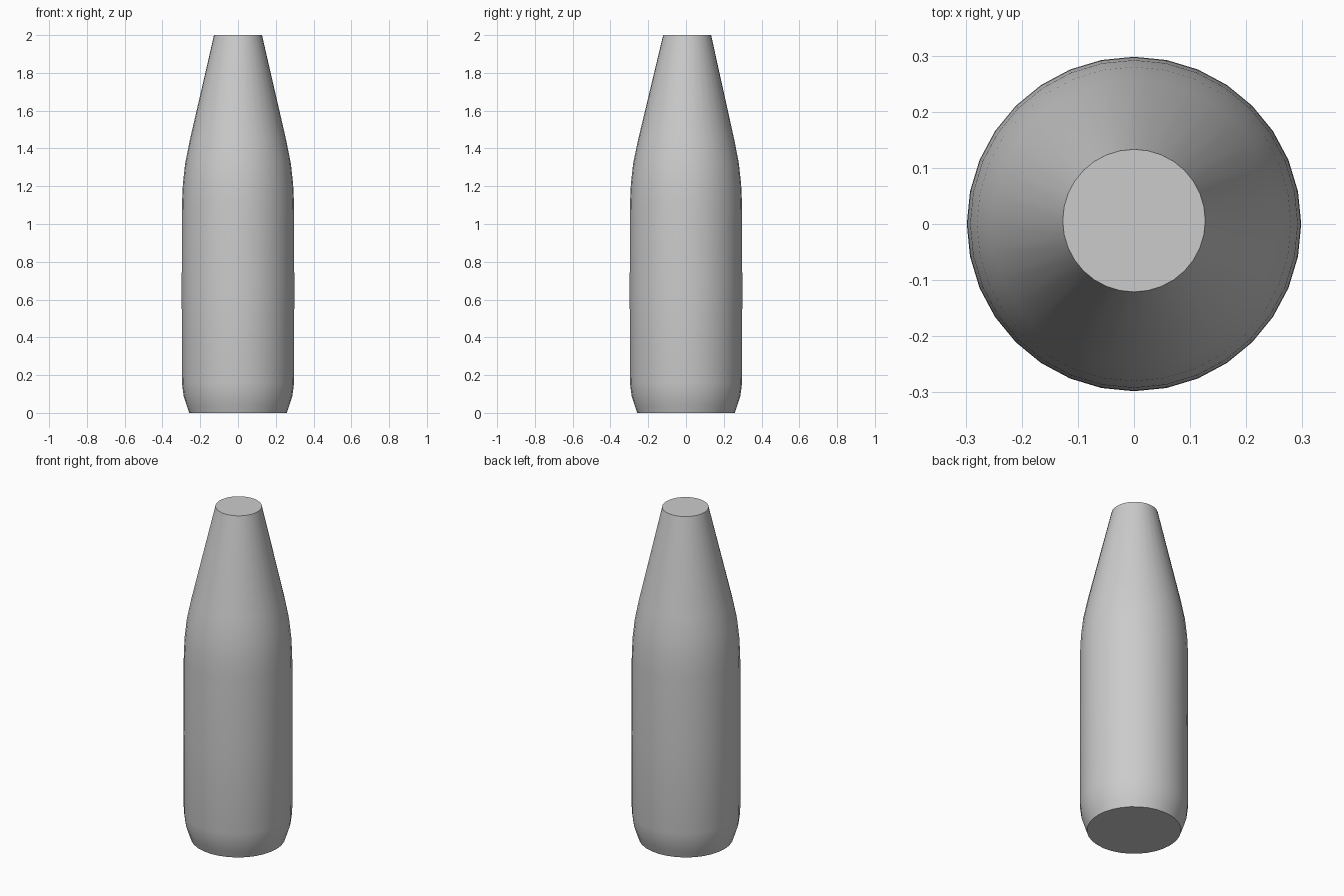
import bpy, bmesh
from math import cos, sin, tau, radians

cube = bpy.data.objects.get("Cube")
if cube:
    bpy.data.objects.remove(cube, do_unlink=True)

# Single plain grey finish
grey = bpy.data.materials.new("plain grey")
grey.use_nodes = True
colour = (0.6, 0.6, 0.6, 1)
grey.diffuse_color = colour
grey.node_tree.nodes["Principled BSDF"].inputs["Base Color"].default_value = colour

SIDES = 32
# Radius, height and depth offset of each ring, from the base to the neck
PROFILE = [(0.258, 0, 0), (0.272, 0.04, 0), (0.288, 0.09, 0), (0.297, 0.16, 0),
           (0.298, 0.65, 0), (0.297, 1.1, 0), (0.292, 1.21, 0), (0.28, 1.32, 0),
           (0.256, 1.44, 0.001), (0.127, 2, 0.006)]

# Bottle body: turned rings joined by quads, with flat caps
bm = bmesh.new()
rings = [[bm.verts.new((r * cos(tau * i / SIDES), r * sin(tau * i / SIDES) + y, z))
          for i in range(SIDES)] for r, z, y in PROFILE]
for low, high in zip(rings, rings[1:]):
    for i in range(SIDES):
        j = (i + 1) % SIDES
        bm.faces.new((low[i], low[j], high[j], high[i]))
bm.faces.new(rings[0][::-1])
bm.faces.new(rings[-1])

mesh = bpy.data.meshes.new("bottle_body")
bm.to_mesh(mesh)
bm.free()
mesh.materials.append(grey)
bottle = bpy.data.objects.new("bottle_body", mesh)
bpy.context.collection.objects.link(bottle)

# Smooth sides with crisp rims
bpy.context.view_layer.objects.active = bottle
bottle.select_set(True)
bpy.ops.object.shade_smooth_by_angle(angle=radians(35))
